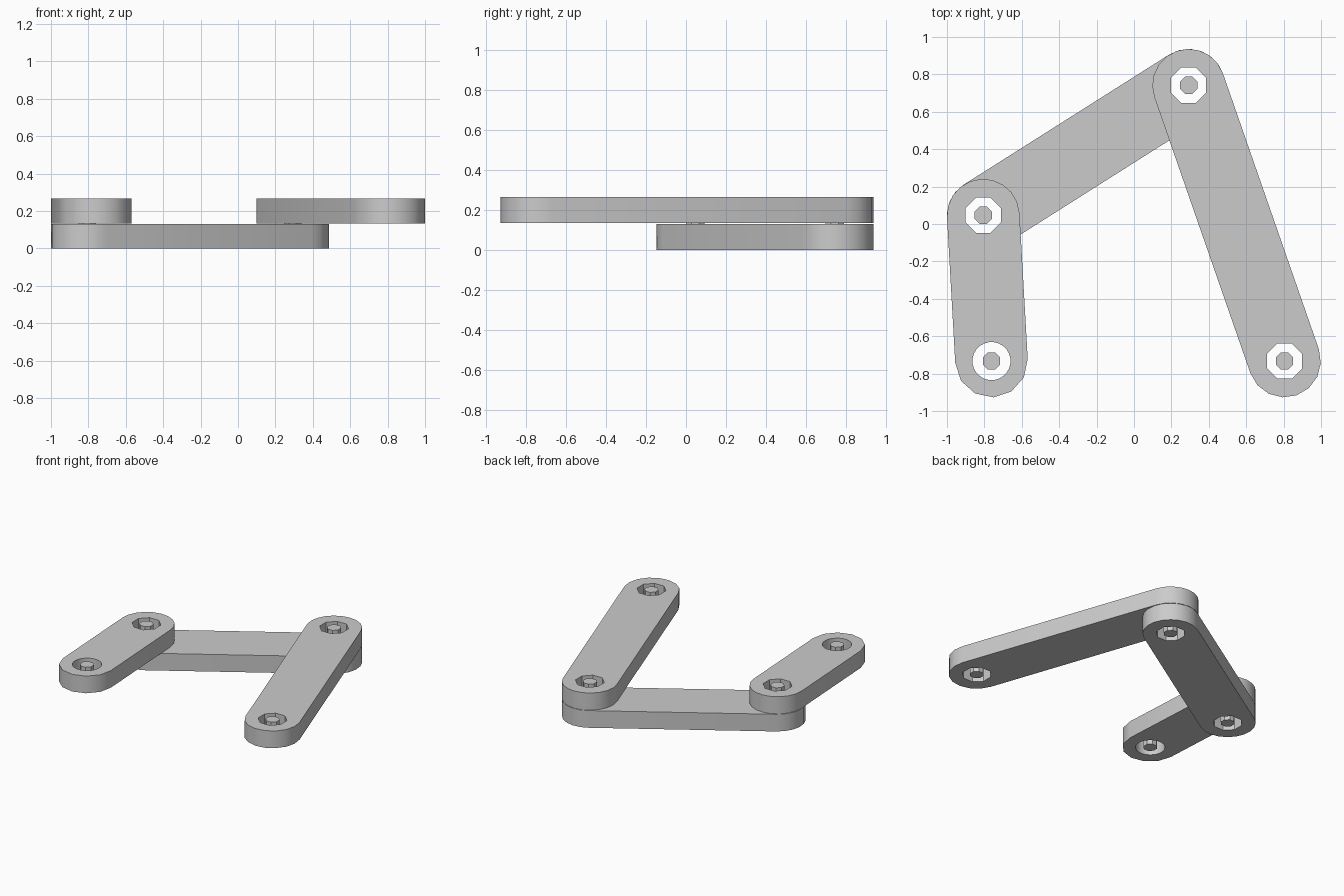
import bpy
import bmesh
from math import atan2, cos, sin, pi, radians
from mathutils import Vector

cube = bpy.data.objects.get("Cube")
if cube:
    bpy.data.objects.remove(cube, do_unlink=True)

# One grey metal colour
metal = bpy.data.materials.new("light_grey_metal")
metal.use_nodes = True
metal.diffuse_color = (0.6, 0.6, 0.6, 1)
metal.node_tree.nodes["Principled BSDF"].inputs["Base Color"].default_value = (0.6, 0.6, 0.6, 1)

LINK_R, HOLE_R, PIN_R = 0.194, 0.102, 0.05
BOTTOM, LOW_TOP, HIGH_BOTTOM, TOP = 0.0, 0.131, 0.134, 0.265

# Pivot positions
CRANK_END = Vector((-0.762, -0.733))
CRANK_JOINT = Vector((-0.806, 0.047))
ROCKER_JOINT = Vector((0.292, 0.742))
ROCKER_END = Vector((0.805, -0.733))


def arc(centre, radius, start, sweep, steps, closed):
    count = steps if closed else steps + 1
    angles = [start + sweep * i / steps for i in range(count)]
    return [(centre.x + radius * cos(a), centre.y + radius * sin(a)) for a in angles]


def extruded(name, loops, z0, z1):
    """Fill an outline with its holes and give it thickness."""
    bm = bmesh.new()
    edges = []
    for loop in loops:
        verts = [bm.verts.new((x, y, z0)) for x, y in loop]
        edges += [bm.edges.new((v, verts[i - 1])) for i, v in enumerate(verts)]
    bmesh.ops.triangle_fill(bm, edges=edges, use_beauty=True, use_dissolve=False)
    result = bmesh.ops.extrude_face_region(bm, geom=bm.faces[:])
    top = [g for g in result["geom"] if isinstance(g, bmesh.types.BMVert)]
    bmesh.ops.translate(bm, verts=top, vec=(0, 0, z1 - z0))
    bmesh.ops.recalc_face_normals(bm, faces=bm.faces[:])
    mesh = bpy.data.meshes.new(name)
    bm.to_mesh(mesh)
    bm.free()
    mesh.materials.append(metal)
    obj = bpy.data.objects.new(name, mesh)
    bpy.context.collection.objects.link(obj)
    bpy.ops.object.select_all(action="DESELECT")
    obj.select_set(True)
    bpy.context.view_layer.objects.active = obj
    bpy.ops.object.shade_smooth_by_angle(angle=radians(40))
    return obj


def link(name, a, b, z0, z1, steps=(8, 8), sides=(8, 8)):
    """Round-ended bar with a hole at each pivot."""
    heading = atan2(b.y - a.y, b.x - a.x)
    outline = (arc(b, LINK_R, heading - pi / 2, pi, steps[1], False)
               + arc(a, LINK_R, heading + pi / 2, pi, steps[0], False))
    holes = [arc(p, HOLE_R, pi / 8, 2 * pi, n, True) for p, n in zip((a, b), sides)]
    return extruded(name, [outline] + holes, z0, z1)


def pin(name, centre, z0, z1):
    return extruded(name, [arc(centre, PIN_R, pi / 8, 2 * pi, 8, True)], z0, z1)


# Three links
link("coupler_link", CRANK_JOINT, ROCKER_JOINT, BOTTOM, LOW_TOP, (10, 10))
link("crank_link", CRANK_END, CRANK_JOINT, HIGH_BOTTOM, TOP, (6, 10), (24, 8))
link("rocker_link", ROCKER_END, ROCKER_JOINT, HIGH_BOTTOM, TOP, (8, 10))

# Pins in the pivot holes
pin("crank_end_pin", CRANK_END, HIGH_BOTTOM, TOP)
pin("rocker_end_pin", ROCKER_END, HIGH_BOTTOM, TOP)
pin("crank_joint_pin", CRANK_JOINT, BOTTOM, TOP)
pin("rocker_joint_pin", ROCKER_JOINT, BOTTOM, TOP)
